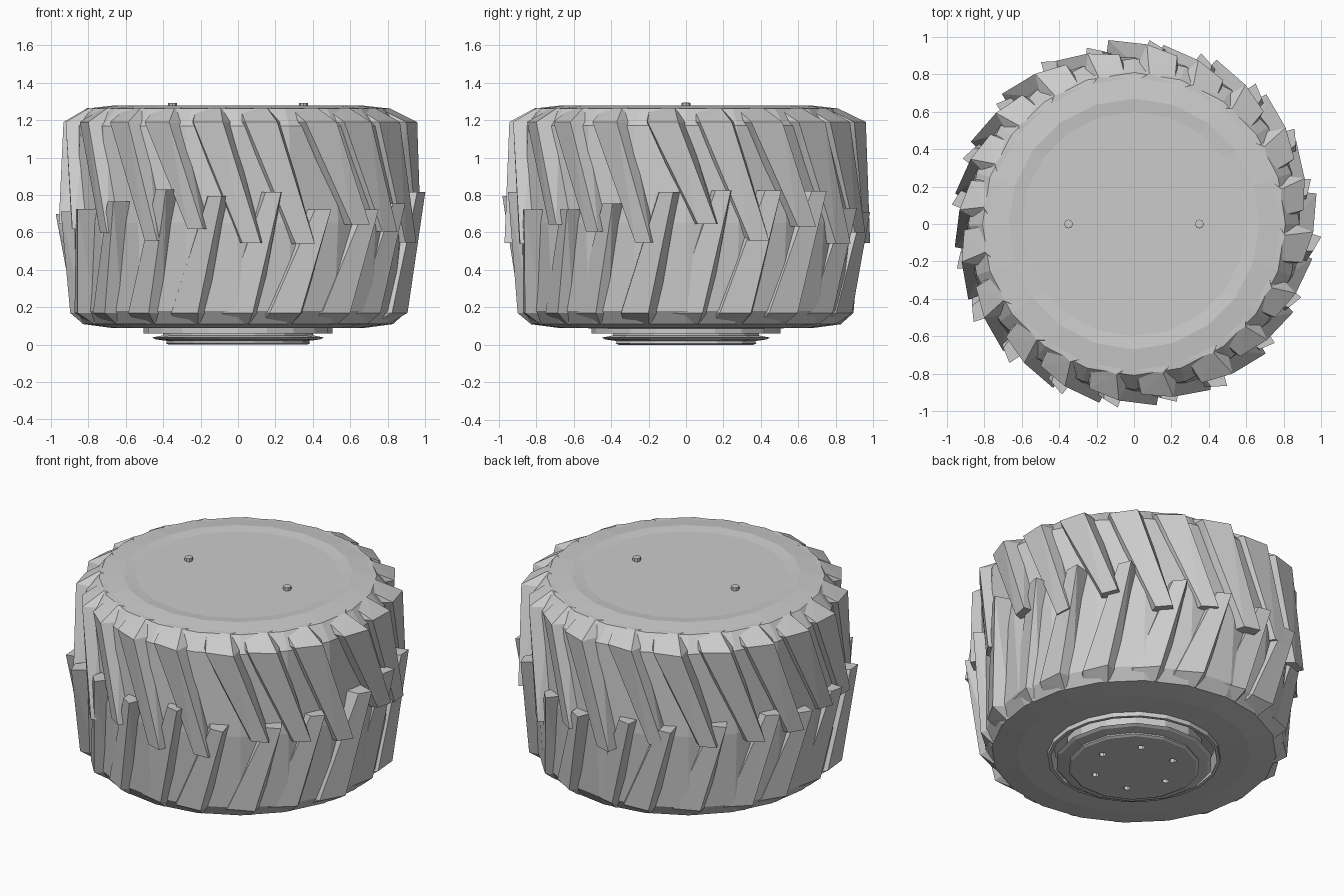
import bpy, bmesh, math, random
from mathutils import Vector

if "Cube" in bpy.data.objects:
    bpy.data.objects.remove(bpy.data.objects["Cube"])

random.seed(4)
TAU = math.tau


def finish(bm, name):
    bmesh.ops.recalc_face_normals(bm, faces=bm.faces)
    me = bpy.data.meshes.new(name)
    bm.to_mesh(me)
    bm.free()
    ob = bpy.data.objects.new(name, me)
    bpy.context.collection.objects.link(ob)
    return ob


def polar(r, a, z):
    return Vector((r * math.cos(a), r * math.sin(a), z))


def lathe(name, profile, sides):
    """Revolve (radius, z) points; both ends are capped."""
    bm = bmesh.new()
    rings = [[bm.verts.new(polar(r, TAU * i / sides, z)) for i in range(sides)]
             for r, z in profile]
    for a, b in zip(rings, rings[1:]):
        for i in range(sides):
            j = (i + 1) % sides
            bm.faces.new((a[i], a[j], b[j], b[i]))
    bm.faces.new(rings[0])
    bm.faces.new(rings[-1])
    return finish(bm, name)


def lugs(name, sections, start, count=20):
    """Slanted wedge treads; section = z, outer radius, angle shift, width."""
    bm = bmesh.new()
    for k in range(count):
        a0 = -math.pi / 2 + start + TAU * k / count + random.uniform(-.03, .03)
        dz = random.uniform(-.07, .07)
        dr = random.uniform(-.02, .01)
        rings = []
        for i, (z, r, shift, width) in enumerate(sections):
            last = i == len(sections) - 1
            z += dz if last else 0
            r += dr if i else 0
            a = a0 + shift
            base = min(.84, r - .03)
            rings.append([bm.verts.new(p) for p in (
                polar(base, a - width - .03, z), polar(r - .035, a - width, z),
                polar(r, a - .03, z), polar(base, a + .02, z))])
        for p, q in zip(rings, rings[1:]):
            for i in range(4):
                j = (i + 1) % 4
                bm.faces.new((p[i], p[j], q[j], q[i]))
        bm.faces.new(rings[0])
        bm.faces.new(rings[-1])
    bmesh.ops.triangulate(bm, faces=bm.faces)
    return finish(bm, name)


# Tyre body with the underside recess around the hub
lathe("tyre_body", [(.40, .15), (.47, .14), (.485, .06), (.505, .06), (.505, .088),
                    (.68, .09), (.83, .11), (.88, .18), (.91, .65), (.885, 1.17),
                    (.81, 1.262), (.67, 1.278), (.60, 1.27)], 20)

# Two interleaved rows of tread lugs
lugs("upper_tread", [(1.265, .81, 0, .21), (1.19, .955, .03, .21),
                     (.60, .985, .24, .13)], -.07)
lugs("lower_tread", [(.11, .83, 0, .22), (.17, .92, .02, .21),
                     (.76, .995, .17, .11)], -.22)

# Outer wheel cover
cover = lathe("wheel_cover", [(.67, 1.25), (.67, 1.28), (.655, 1.289)], 14)

# Stepped hub on the underside
hub = lathe("hub", [(.40, .16), (.40, .05), (.46, .038), (.44, .028), (.38, .02),
                    (.385, .008), (.37, 0)], 14)

# Thin grooves and bolt holes in the cover: start point, end point
slits = [((-.50, -.28), (-.38, -.02)), ((-.36, .02), (-.31, .18)),
         ((.31, .20), (.36, .02)), ((.44, -.20), (.34, -.02)),
         ((-.60, .30), (-.48, .28)), ((.12, .29), (.27, .44)),
         ((-.19, .60), (-.17, .30)), ((.36, .61), (.45, .42)),
         ((0, .54), (.05, .61)), ((-.02, -.35), (.06, -.35)),
         ((.06, -.35), (.43, -.20))]
bm = bmesh.new()
for s, e in slits:
    p, q = Vector(s), Vector(e)
    d = (q - p).normalized()
    n = Vector((-d.y, d.x))
    corners = [p - n * .004, q - n * .01, q + n * .01, p + n * .004]
    lo = [bm.verts.new((c.x, c.y, 1.272)) for c in corners]
    hi = [bm.verts.new((c.x, c.y, 1.35)) for c in corners]
    bm.faces.new(lo)
    bm.faces.new(hi)
    for i in range(4):
        j = (i + 1) % 4
        bm.faces.new((lo[i], lo[j], hi[j], hi[i]))
groove_cutter = finish(bm, "groove_cutter")

# Small round holes in the hub face
bm = bmesh.new()
for k in range(6):
    ret = bmesh.ops.create_cone(bm, cap_ends=True, segments=6, radius1=.022,
                                radius2=.022, depth=.08)
    bmesh.ops.translate(bm, verts=ret["verts"], vec=polar(.24, TAU * k / 6, 0))
hole_cutter = finish(bm, "hole_cutter")

for target, cutter in ((cover, groove_cutter), (hub, hole_cutter)):
    mod = target.modifiers.new("cut", "BOOLEAN")
    mod.operation = 'DIFFERENCE'
    mod.object = cutter
    cutter.hide_render = True
    cutter.hide_set(True)

# Two bolts on the cover
for name, x in (("left_bolt", -.35), ("right_bolt", .35)):
    bolt = lathe(name, [(.024, 1.27), (.024, 1.291), (.018, 1.293)], 8)
    bolt.location.x = x
